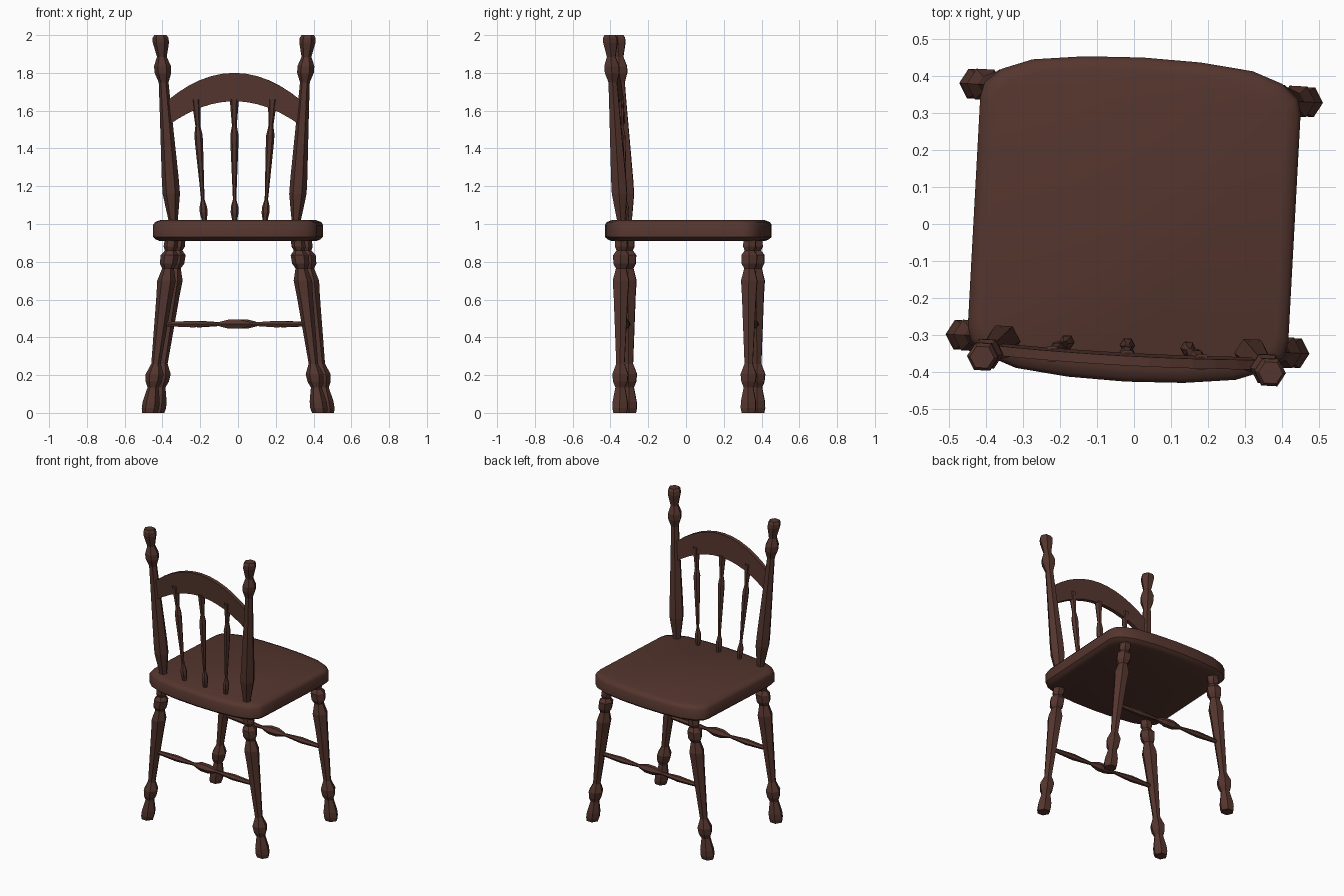
import bpy, bmesh, math
from mathutils import Vector, Matrix

if "Cube" in bpy.data.objects:
    bpy.data.objects.remove(bpy.data.objects["Cube"])

TURN = Matrix.Rotation(math.radians(-3.1), 4, 'Z')   # whole chair is turned slightly
wood = bpy.data.materials.new("dark brown wood")
wood.diffuse_color = (0.09, 0.036, 0.027, 1)
wood.use_nodes = True
wood.node_tree.nodes["Principled BSDF"].inputs["Base Color"].default_value = wood.diffuse_color


def finish(name, bm, smooth=False):
    bmesh.ops.recalc_face_normals(bm, faces=bm.faces)
    bm.transform(TURN)
    me = bpy.data.meshes.new(name)
    bm.to_mesh(me)
    bm.free()
    me.materials.append(wood)
    ob = bpy.data.objects.new(name, me)
    bpy.context.collection.objects.link(ob)
    if smooth:
        bpy.ops.object.select_all(action='DESELECT')
        ob.select_set(True)
        bpy.context.view_layer.objects.active = ob
        bpy.ops.object.shade_smooth_by_angle(angle=math.radians(40))
    return ob


def loft(name, rings, smooth=False):
    """Skin a stack of equal-sized point rings and cap both ends."""
    bm = bmesh.new()
    vs = [[bm.verts.new(p) for p in ring] for ring in rings]
    n = len(vs[0])
    for a, b in zip(vs, vs[1:]):
        for i in range(n):
            j = (i + 1) % n
            bm.faces.new((a[i], a[j], b[j], b[i]))
    bm.faces.new(vs[0])
    bm.faces.new(vs[-1])
    return finish(name, bm, smooth)


def turned(name, center, profile, u, v, sides=6):
    """Turned stick: profile of (position, radius), rings spanned by u and v."""
    u, v = Vector(u), Vector(v)
    rings = []
    for t, r in profile:
        c = Vector(center(t))
        rings.append([c + r * (math.cos(k * math.tau / sides) * u
                               + math.sin(k * math.tau / sides) * v)
                      for k in range(sides)])
    return loft(name, rings)


X, Y, Z = (1, 0, 0), (0, 1, 0), (0, 0, 1)


def back_y(z):
    return -0.325 - 0.057 * (z - 1.0)


# Seat: rounded outline with bulging front and back, softened rims
quarter = [(.434, .16), (.434, .31), (.424, .35), (.38, .388),
           (.298, .418), (.157, .434), (0, .439)]
half = quarter + [(-x, y) for x, y in reversed(quarter[:-1])]
outline = half + [(-x, -y) for x, y in half]
seat_rings = []
for z, inset in ((.91, .035), (.918, .015), (.932, 0), (.995, 0), (1.01, .01), (1.02, .035)):
    seat_rings.append([(x * (1 - inset / .44), y * (1 - inset / .44) + .012, z)
                       for x, y in outline])
loft("seat", seat_rings, True)

# Legs, splayed sideways
leg_profile = [(0, .04), (.025, .046), (.06, .045), (.135, .029), (.165, .043),
               (.205, .048), (.26, .025), (.62, .043), (.70, .049), (.765, .031),
               (.79, .046), (.835, .048), (.86, .028), (.88, .038), (.925, .036)]
for row, y in (("back", -.325), ("front", .355)):
    for side, s in (("left", -1), ("right", 1)):
        turned(f"{row}_leg_{side}",
               lambda z: (s * (.45 - .126 * z), y, z), leg_profile, X, Y)

# Stretchers between the left and right legs
half_bar = [(.385, .012), (.22, .02), (.09, .010), (.065, .018), (.03, .028)]
bar = [(-t, r) for t, r in half_bar] + [(t, r) for t, r in reversed(half_bar)]
for row, y in (("back", -.325), ("front", .355)):
    turned(f"{row}_stretcher", lambda t: (t, y, .47), bar, Y, Z)

# Back posts with finials
post_profile = [(.99, .024), (1.03, .026), (1.08, .034), (1.16, .046), (1.24, .045),
                (1.60, .031), (1.75, .026), (1.80, .044), (1.835, .045), (1.885, .026),
                (1.96, .043), (1.985, .042), (2.0, .033)]
for side, s in (("left", -1), ("right", 1)):
    turned(f"back_post_{side}",
           lambda z: (s * (.325 + .066 * (z - 1)), back_y(z), z), post_profile, X, Y)

# Arched top rail
rail_rings = []
for i in range(13):
    x = -.36 + .72 * i / 12
    k = (x / .34) ** 2
    lo, hi = 1.65 - .12 * k, 1.80 - .135 * k
    rail_rings.append([(x, back_y(z) + d, z) for z, d in
                       ((lo, -.013), (lo, .013), (hi, .013), (hi, -.013))])
loft("top_rail", rail_rings)

# Three fanned spindles
spindle_profile = [(1.0, .012), (1.03, .015), (1.06, .021), (1.09, .020), (1.13, .009),
                   (1.42, .021), (1.47, .022), (1.52, .013), (1.66, .024)]
for side, s in (("left", -1), ("middle", 0), ("right", 1)):
    turned(f"spindle_{side}",
           lambda z: (s * (.16 + .065 * (z - 1)), back_y(z), z), spindle_profile, X, Y)
